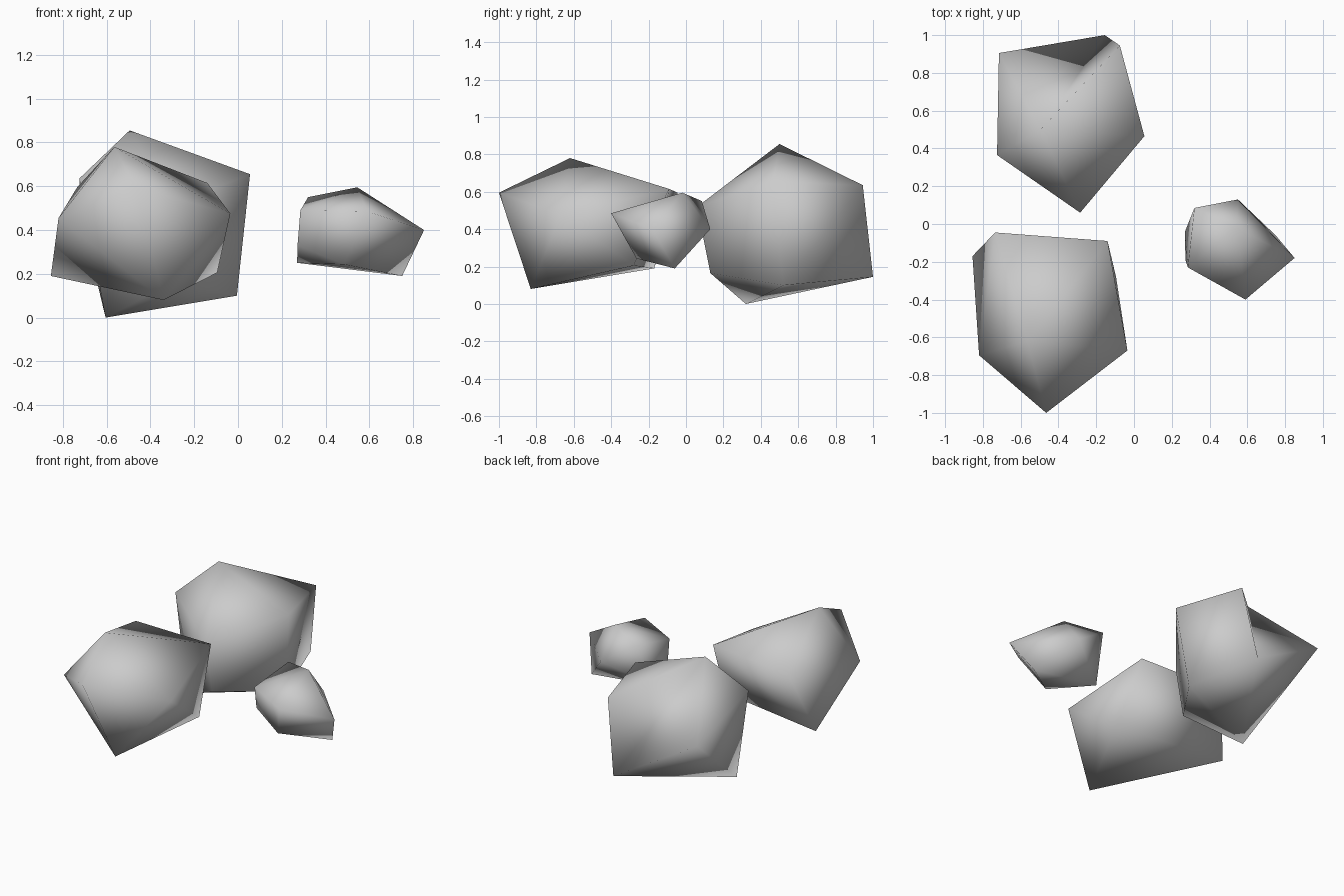
import bpy
import bmesh

if "Cube" in bpy.data.objects:
    bpy.data.objects.remove(bpy.data.objects["Cube"], do_unlink=True)

stone = bpy.data.materials.new("grey stone")
stone.use_nodes = True
colour = (0.6, 0.6, 0.6, 1)
stone.diffuse_color = colour
stone.node_tree.nodes["Principled BSDF"].inputs["Base Color"].default_value = colour


def rock(name, corners, notch=None):
    """Wrap a smooth shaded hull around the corners; notch folds one edge inward."""
    bm = bmesh.new()
    verts = [bm.verts.new(c) for c in corners]
    bmesh.ops.convex_hull(bm, input=verts)
    if notch:
        edge = bm.edges.get([verts[i] for i in notch])
        if edge:
            bmesh.ops.rotate_edges(bm, edges=[edge])
    bmesh.ops.recalc_face_normals(bm, faces=bm.faces[:])
    for face in bm.faces:
        face.smooth = True
    mesh = bpy.data.meshes.new(name)
    bm.to_mesh(mesh)
    bm.free()
    mesh.materials.append(stone)
    obj = bpy.data.objects.new(name, mesh)
    bpy.context.collection.objects.link(obj)
    return obj


# Large rock at the front
rock("front_rock", [
    (-.565, -.62, .78), (-.465, -1, .595), (-.34, -.83, .08),
    (-.855, -.17, .19), (-.82, -.695, .455), (-.035, -.67, .475),
    (-.14, -.09, .615), (-.735, -.045, .595), (-.095, -.28, .205)])

# Large rock at the back, with a fold behind its peak
rock("back_rock", [
    (-.495, .5, .855), (.055, .465, .655), (-.605, .32, 0),
    (-.075, .945, .635), (-.155, 1, .145), (-.285, .06, .52),
    (-.725, .365, .635), (-.715, .905, .46), (-.005, .52, .1),
    (-.285, .13, .165)], notch=(3, 7))

# Small rock at the side
rock("small_rock", [
    (.59, -.4, .485), (.85, -.18, .4), (.545, -.02, .595),
    (.32, .085, .55), (.55, .13, .4), (.75, -.06, .19),
    (.285, -.23, .49), (.272, -.19, .33), (.27, -.04, .25),
    (.485, -.265, .243)])
